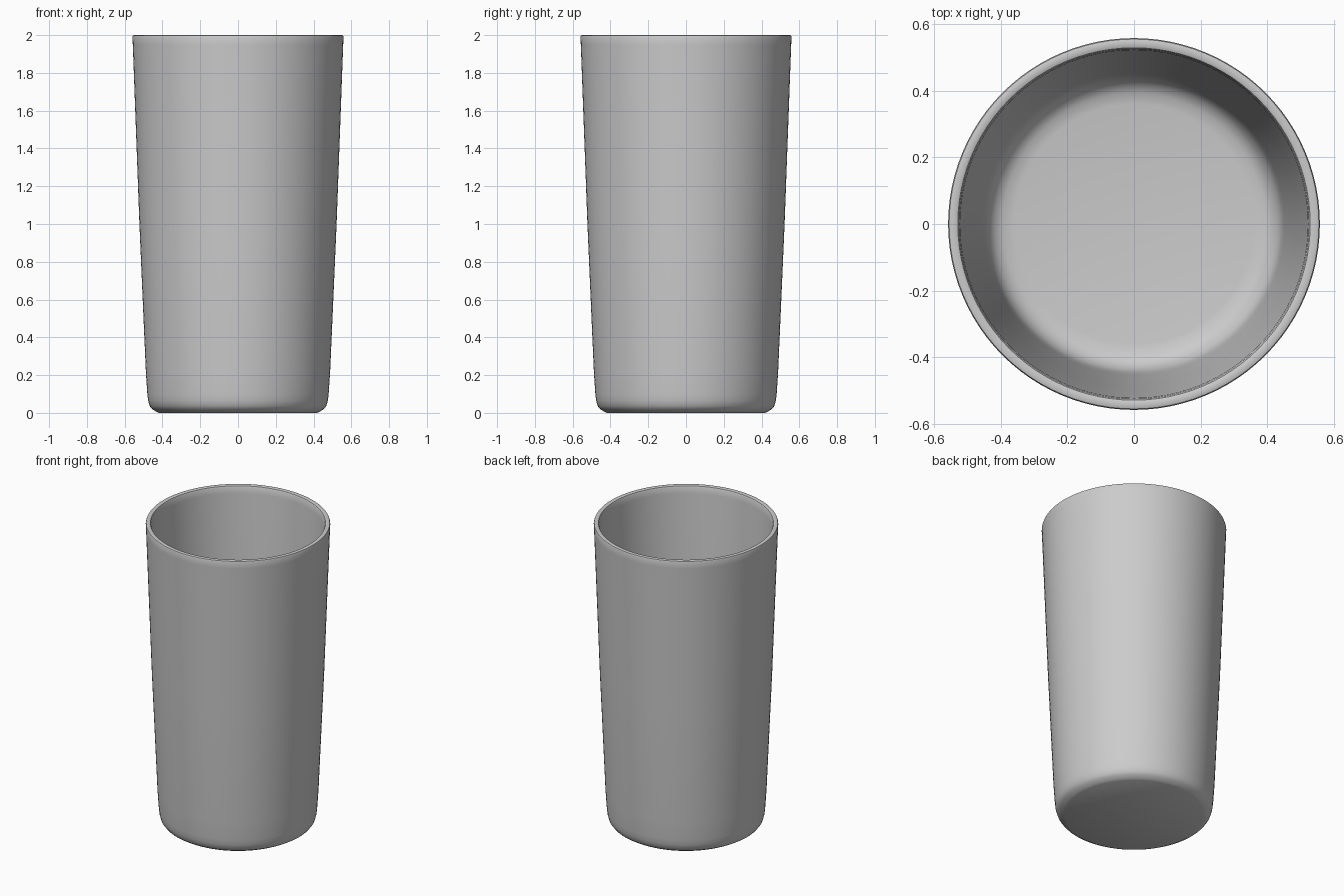
import bpy, bmesh, math

if "Cube" in bpy.data.objects:
    bpy.data.objects.remove(bpy.data.objects["Cube"])

SEGMENTS = 96

# Cup cross-section (radius, height): underside, outer wall, rim, inner wall, floor
profile = [
    (0.0, 0.0), (0.42, 0.0), (0.435, 0.008), (0.455, 0.02), (0.468, 0.037),
    (0.476, 0.065), (0.48, 0.10), (0.488, 0.22), (0.522, 1.0), (0.557, 1.95),
    (0.559, 1.99), (0.556, 1.998), (0.55, 2.0), (0.537, 2.0), (0.53, 1.997),
    (0.526, 1.988), (0.523, 1.95), (0.488, 1.0), (0.454, 0.24), (0.447, 0.13),
    (0.438, 0.09), (0.42, 0.063), (0.395, 0.048), (0.36, 0.042), (0.0, 0.04),
]

# Lathe the profile around the z axis
bm = bmesh.new()
verts = [bm.verts.new((r, 0, z)) for r, z in profile]
edges = [bm.edges.new(pair) for pair in zip(verts, verts[1:])]
bmesh.ops.spin(bm, geom=verts + edges, cent=(0, 0, 0), axis=(0, 0, 1),
               angle=math.tau, steps=SEGMENTS, use_merge=True)
bmesh.ops.remove_doubles(bm, verts=bm.verts, dist=1e-5)
bmesh.ops.recalc_face_normals(bm, faces=bm.faces)

mesh = bpy.data.meshes.new("tumbler")
bm.to_mesh(mesh)
bm.free()
cup = bpy.data.objects.new("tumbler", mesh)
bpy.context.collection.objects.link(cup)

# Smooth shading
bpy.context.view_layer.objects.active = cup
cup.select_set(True)
bpy.ops.object.shade_smooth_by_angle(angle=math.radians(40))
